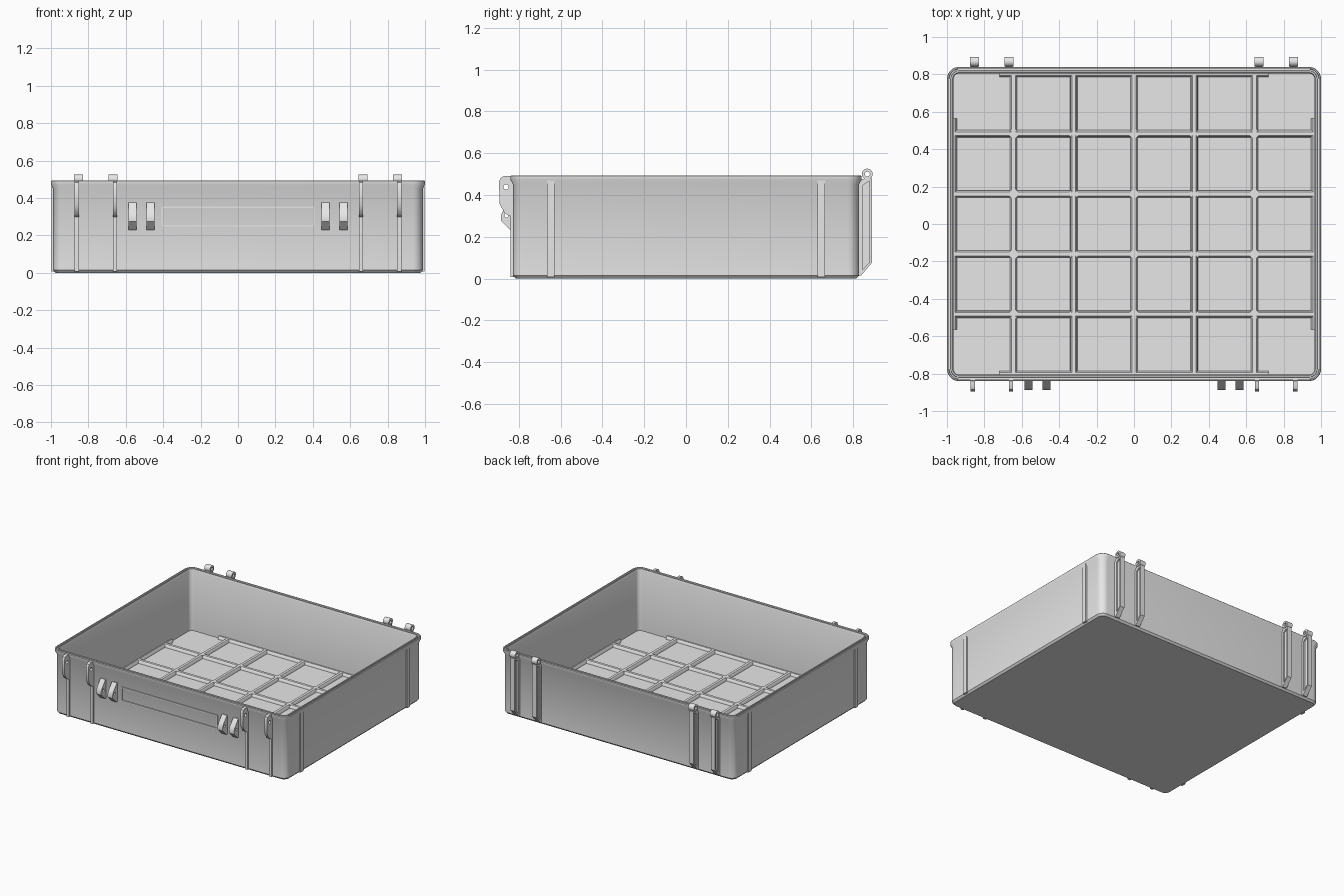
import bpy
import bmesh
from math import sin, cos, pi
from mathutils import Euler

old = bpy.data.objects.get("Cube")
if old:
    bpy.data.objects.remove(old, do_unlink=True)

grey = bpy.data.materials.new("light_grey")
grey.use_nodes = True
grey.diffuse_color = (0.8, 0.8, 0.8, 1)
grey.node_tree.nodes["Principled BSDF"].inputs["Base Color"].default_value = (0.8, 0.8, 0.8, 1)

HALF_X, HALF_Y, RADIUS, PITCH = 1.0, 0.84, 0.065, 0.322
ALONG_X = Euler((pi / 2, 0, pi / 2))   # profile in y, z
ALONG_Y = Euler((pi / 2, 0, 0))        # profile in x, z


def add_object(name, mesh):
    obj = bpy.data.objects.new(name, mesh)
    bpy.context.collection.objects.link(obj)
    mesh.materials.clear()
    mesh.materials.append(grey)
    bpy.ops.object.select_all(action='DESELECT')
    obj.select_set(True)
    bpy.context.view_layer.objects.active = obj
    bpy.ops.object.shade_smooth_by_angle(angle=0.6)
    return obj


def circle(cx, cy, r, n=24):
    return [(cx + r * cos(2 * pi * i / n), cy + r * sin(2 * pi * i / n)) for i in range(n)]


def rect(x0, y0, x1, y1):
    return [(x0, y0), (x1, y0), (x1, y1), (x0, y1)]


def plate(name, outlines, width, turn, centre=(0, 0, 0)):
    """Extrude a flat outline, with any further outlines as holes."""
    curve = bpy.data.curves.new(name, 'CURVE')
    curve.dimensions = '2D'
    curve.fill_mode = 'BOTH'
    curve.extrude = width / 2
    for outline in outlines:
        spline = curve.splines.new('POLY')
        spline.points.add(len(outline) - 1)
        for point, (a, b) in zip(spline.points, outline):
            point.co = (a, b, 0, 1)
        spline.use_cyclic_u = True
    helper = bpy.data.objects.new(name + "_outline", curve)
    bpy.context.collection.objects.link(helper)
    graph = bpy.context.evaluated_depsgraph_get()
    mesh = bpy.data.meshes.new_from_object(helper.evaluated_get(graph))
    bpy.data.objects.remove(helper, do_unlink=True)
    bm = bmesh.new()
    bm.from_mesh(mesh)
    bmesh.ops.remove_doubles(bm, verts=bm.verts, dist=0.0001)
    bmesh.ops.recalc_face_normals(bm, faces=bm.faces)
    bm.to_mesh(mesh)
    bm.free()
    mesh.name = name
    obj = add_object(name, mesh)
    obj.rotation_euler = turn
    obj.location = centre
    return obj


# Tray shell: rounded rectangle lofted through an inset and height profile
profile = [(0.025, 0), (0.012, 0.014), (0.012, 0.45), (0, 0.472), (0, 0.49), (0.004, 0.494),
           (0.01, 0.494), (0.012, 0.484), (0.02, 0.484), (0.022, 0.492), (0.03, 0.492),
           (0.035, 0.48), (0.035, 0.02)]
bm = bmesh.new()
loops = []
for inset, z in profile:
    r = RADIUS - inset
    loop = []
    for quarter, (sx, sy) in enumerate([(1, 1), (-1, 1), (-1, -1), (1, -1)]):
        for step in range(9):
            a = (quarter + step / 8) * pi / 2
            loop.append(bm.verts.new((sx * (HALF_X - RADIUS) + r * cos(a),
                                      sy * (HALF_Y - RADIUS) + r * sin(a), z)))
    loops.append(loop)
for low, high in zip(loops, loops[1:]):
    for i in range(len(low)):
        j = (i + 1) % len(low)
        bm.faces.new((low[i], low[j], high[j], high[i]))
bm.faces.new(loops[0])
bm.faces.new(loops[-1])
bmesh.ops.recalc_face_normals(bm, faces=bm.faces)
shell = bpy.data.meshes.new("tray_shell")
bm.to_mesh(shell)
bm.free()
add_object("tray_shell", shell)


# Floor ridges that form the compartment grid
def ridge(centre):
    return [(centre - 0.02, 0.015), (centre - 0.017, 0.034), (centre - 0.01, 0.042),
            (centre + 0.01, 0.042), (centre + 0.017, 0.034), (centre + 0.02, 0.015)]


columns = [i * PITCH for i in range(-2, 3)]
rows = [(i + 0.5) * PITCH for i in range(-2, 2)]
for x in columns:
    plate("floor_ridge_lengthwise", [ridge(x)], 1.62, ALONG_Y)
for y in rows:
    plate("floor_ridge_crosswise", [ridge(y)], 1.94, ALONG_X)
for side in (-1, 1):
    plate("side_border_ridge", [ridge(side * 3 * PITCH)], 1.13, ALONG_Y)
    plate("end_border_ridge", [ridge(side * 2.5 * PITCH)], 1.44, ALONG_X)

# Rounded-off junctions of the ridges
for x in columns:
    for y in rows:
        plate("ridge_junction", [circle(0, 0, 0.034, 4)], 0.026, Euler((0, 0, 0)), (x, y, 0.028))

# Vertical ribs on both side walls
for side in (-1, 1):
    for y in (-0.648, 0.648):
        x0, x1 = sorted((side * 0.975, side * 0.998))
        plate("side_rib", [rect(x0, 0.008, x1, 0.473)], 0.036, ALONG_Y, (0, y, 0))

# Front latch ears on full-height ribs
latch = [(-0.82, 0.488), (-0.87, 0.492), (-0.886, 0.484), (-0.895, 0.465), (-0.893, 0.36),
         (-0.87, 0.315), (-0.85, 0.302), (-0.82, 0.29)]
for x in (-0.862, -0.657, 0.657, 0.862):
    plate("front_latch_ear", [latch, circle(-0.862, 0.438, 0.013)], 0.022, ALONG_X, (x, 0, 0))
    plate("front_rib", [rect(-0.84, 0.008, -0.82, 0.473)], 0.022, ALONG_X, (x, 0, 0))

# Paired handle ears
handle = [(-0.82, 0.377), (-0.834, 0.375), (-0.875, 0.325), (-0.887, 0.3), (-0.885, 0.275),
          (-0.842, 0.232), (-0.82, 0.228)]
for x in (-0.565, -0.468, 0.468, 0.565):
    plate("handle_ear", [handle, circle(-0.86, 0.302, 0.01)], 0.042, ALONG_X, (x, 0, 0))

# Thin raised frame on the front wall
plate("front_panel_frame", [rect(-0.41, 0.247, 0.41, 0.355), rect(-0.402, 0.255, 0.402, 0.347)],
      0.012, ALONG_Y, (0, -0.829, 0))

# Back hinges: open frame, thin web and knuckle
frame = [(0.825, 0.465), (0.86, 0.482), (0.89, 0.478), (0.89, 0.075), (0.838, 0.014), (0.825, 0.014)]
opening = [(0.846, 0.445), (0.879, 0.468), (0.879, 0.08), (0.846, 0.042)]
for x in (-0.853, -0.668, 0.668, 0.853):
    plate("hinge_frame", [frame, opening], 0.036, ALONG_X, (x, 0, 0))
    plate("hinge_web", [opening], 0.016, ALONG_X, (x, 0, 0))
    plate("hinge_knuckle", [circle(0.868, 0.5, 0.026), circle(0.868, 0.5, 0.012)],
          0.048, ALONG_X, (x, 0, 0))
